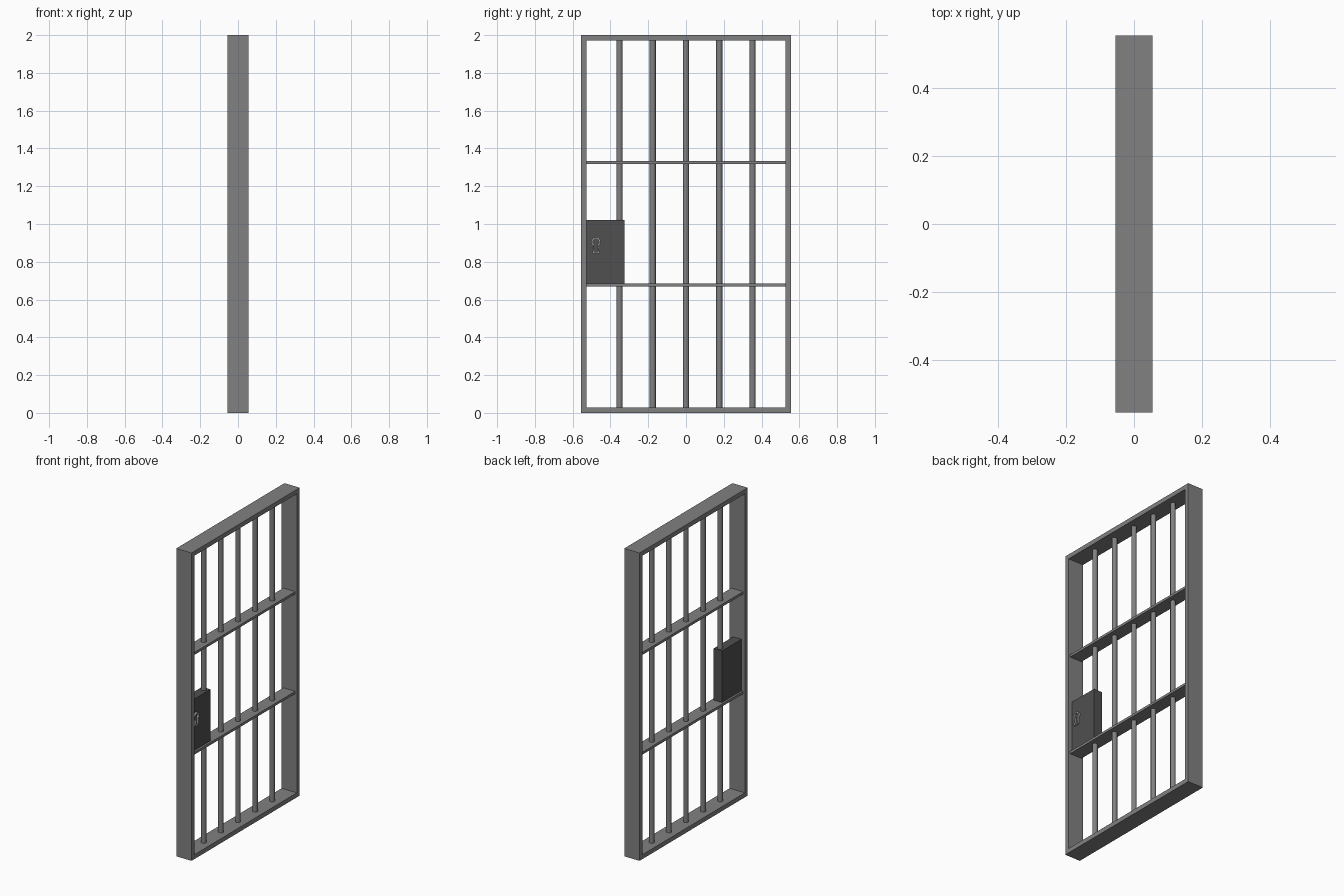
import bpy, bmesh
from math import sin, cos, radians

if "Cube" in bpy.data.objects:
    bpy.data.objects.remove(bpy.data.objects["Cube"])

W, H, D = 0.555, 2.0, 0.055      # half width, height, half depth
T = 0.029                        # frame thickness


def material(name, v):
    m = bpy.data.materials.new(name)
    m.diffuse_color = (v, v, v, 1)
    m.use_nodes = True
    m.node_tree.nodes["Principled BSDF"].inputs["Base Color"].default_value = m.diffuse_color
    return m


steel = material("steel", 0.22)
dark_steel = material("dark_steel", 0.08)
bright_steel = material("bright_steel", 0.4)


def finish(name, bm, mat):
    bmesh.ops.recalc_face_normals(bm, faces=bm.faces)
    me = bpy.data.meshes.new(name)
    bm.to_mesh(me)
    bm.free()
    me.materials.append(mat)
    ob = bpy.data.objects.new(name, me)
    bpy.context.collection.objects.link(ob)
    return ob


def box(name, lo, hi, mat):
    bm = bmesh.new()
    bmesh.ops.create_cube(bm, size=1)
    for v in bm.verts:
        v.co = [(a + b) / 2 + c * (b - a) for a, b, c in zip(lo, hi, v.co)]
    return finish(name, bm, mat)


def rim(name, outer, inner, x0, x1, mat):
    """Closed band between two (y, z) outlines, extruded along x."""
    bm = bmesh.new()
    loops = [[bm.verts.new((x, y, z)) for y, z in pts]
             for pts, x in ((outer, x0), (outer, x1), (inner, x1), (inner, x0))]
    n = len(outer)
    for k in range(4):
        a, b = loops[k], loops[(k + 1) % 4]
        for i in range(n):
            j = (i + 1) % n
            bm.faces.new((a[i], a[j], b[j], b[i]))
    return finish(name, bm, mat)


def rectangle(y, z0, z1):
    return [(-y, z0), (y, z0), (y, z1), (-y, z1)]


# Outer frame
rim("door_frame", rectangle(W, 0, H), rectangle(W - T, T, H - T), -D, D, steel)

# Flat cross rails
for i, z in enumerate((0.677, 1.325)):
    box(f"cross_rail_{i + 1}", (-0.043, -W + T, z - 0.008), (0.043, W - T, z + 0.008), steel)

# Round vertical bars
for i in range(5):
    bm = bmesh.new()
    bmesh.ops.create_cone(bm, cap_ends=True, segments=16, radius1=0.016, radius2=0.016, depth=H - 2 * T)
    bmesh.ops.translate(bm, vec=(0, (i - 2) * 0.176, H / 2), verts=bm.verts)
    bar = finish(f"vertical_bar_{i + 1}", bm, steel)
    bpy.context.view_layer.objects.active = bar
    bar.select_set(True)
    bpy.ops.object.shade_smooth_by_angle(angle=radians(40))
    bar.select_set(False)

# Lock box
box("lock_box", (-0.03, -W + T, 0.683), (0.03, -0.326, 1.02), dark_steel)


# Raised keyhole surround
def keyhole(r, foot, bottom, neck):
    cy, cz = -0.477, 0.905
    arc = [radians(-50 + 280 * i / 16) for i in range(17)]
    pts = [(cy + r * cos(a), cz + r * sin(a)) for a in arc]
    return pts + [(cy - neck, cz - r * 0.85), (cy - foot, bottom), (cy + foot, bottom), (cy + neck, cz - r * 0.85)]


rim("keyhole_surround", keyhole(0.025, 0.019, 0.845, 0.0145),
    keyhole(0.016, 0.011, 0.853, 0.0085), 0.028, 0.042, bright_steel)
